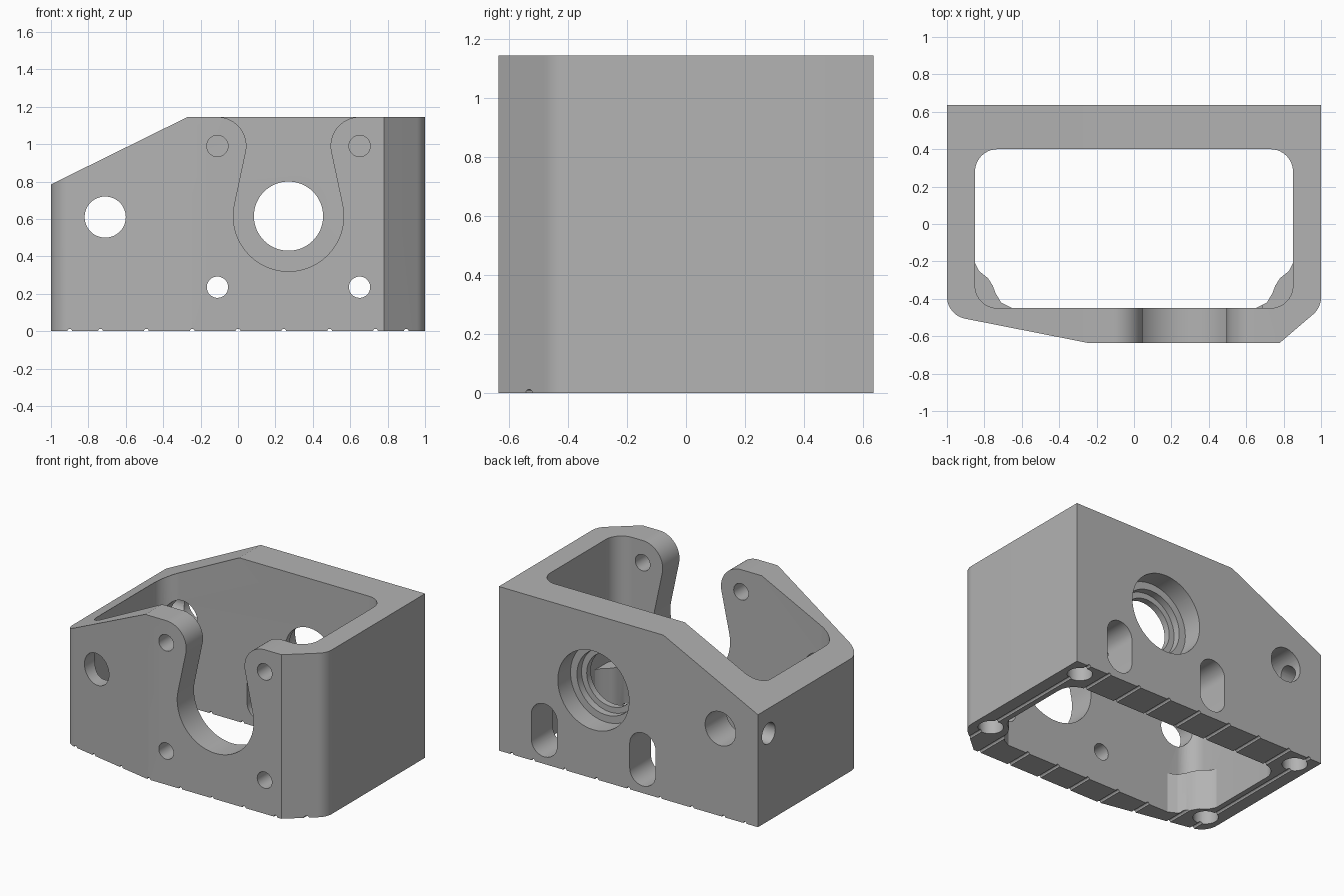
import bpy, bmesh, math
from mathutils import Vector

cube = bpy.data.objects.get("Cube")
if cube:
    bpy.data.objects.remove(cube, do_unlink=True)

HEIGHT, BACK, FRONT = 1.145, 0.635, -0.635

metal = bpy.data.materials.new("matte grey metal")
metal.use_nodes = True
GREY = (0.45, 0.45, 0.45, 1)
metal.diffuse_color = GREY
metal.node_tree.nodes["Principled BSDF"].inputs["Base Color"].default_value = GREY


def arc(cx, cy, r, start, end, steps=24):
    """Points on an arc, angles in degrees."""
    angles = [math.radians(start + (end - start) * i / steps) for i in range(steps + 1)]
    return [(cx + r * math.cos(a), cy + r * math.sin(a)) for a in angles]


def circle(cx, cy, r, steps=48):
    return arc(cx, cy, r, 0, 360, steps)[:-1]


def rounded(corners, steps=10):
    """Polygon from (x, y, radius) corners with tangent arcs."""
    out = []
    for i, (x, y, r) in enumerate(corners):
        p = Vector((x, y))
        if r == 0:
            out.append((x, y))
            continue
        a = (Vector(corners[i - 1][:2]) - p).normalized()
        b = (Vector(corners[(i + 1) % len(corners)][:2]) - p).normalized()
        half = a.angle(b) / 2
        c = p + (a + b).normalized() * (r / math.sin(half))
        s = p + a * (r / math.tan(half)) - c
        e = p + b * (r / math.tan(half)) - c
        t0 = math.atan2(s.y, s.x)
        turn = math.atan2(s.x * e.y - s.y * e.x, s.dot(e))
        for k in range(steps + 1):
            t = t0 + turn * k / steps
            out.append((c.x + r * math.cos(t), c.y + r * math.sin(t)))
    return out


def prism(name, outline, axis, low, high):
    """Extrude an outline along an axis; the outline uses the other two axes in order."""
    place = {"x": lambda u, v, w: (w, u, v),
             "y": lambda u, v, w: (u, w, v),
             "z": lambda u, v, w: (u, v, w)}[axis]
    bm = bmesh.new()
    rings = [[bm.verts.new(place(u, v, w)) for u, v in outline] for w in (low, high)]
    bm.faces.new(rings[0])
    bm.faces.new(rings[1])
    n = len(outline)
    for i in range(n):
        j = (i + 1) % n
        bm.faces.new((rings[0][i], rings[0][j], rings[1][j], rings[1][i]))
    bmesh.ops.recalc_face_normals(bm, faces=bm.faces)
    mesh = bpy.data.meshes.new(name)
    bm.to_mesh(mesh)
    bm.free()
    mesh.materials.append(metal)
    obj = bpy.data.objects.new(name, mesh)
    bpy.context.collection.objects.link(obj)
    return obj


def combine(body, tool, operation="DIFFERENCE"):
    """Apply one boolean and discard the tool."""
    tool.hide_render = True
    mod = body.modifiers.new("combine", "BOOLEAN")
    mod.operation = operation
    mod.solver = "EXACT"
    mod.object = tool
    bpy.context.view_layer.objects.active = body
    bpy.ops.object.modifier_apply(modifier=mod.name)
    bpy.data.objects.remove(tool, do_unlink=True)


def cut(outline, axis, low, high):
    combine(housing, prism("cutter", outline, axis, low, high))


# Outer block with angled front corners
housing = prism("housing", rounded([
    (-1, BACK, 0), (-1, -0.487, 0.12), (-0.25, FRONT, 0),
    (0.78, FRONT, 0), (1, -0.447, 0.12), (1, BACK, 0)]), "z", 0, HEIGHT)

# Central cavity, open at top and bottom
cut(rounded([(x, y, 0.12) for x, y in
             ((-0.85, -0.45), (0.85, -0.45), (0.85, 0.4), (-0.85, 0.4))]), "z", -0.1, 1.3)

# Low screw bosses in the front inner corners
for side in (-1, 1):
    boss = [(0.9, -0.2), (0.85, -0.21), (0.83, -0.25), (0.78, -0.29), (0.755, -0.33),
            (0.74, -0.37), (0.71, -0.42), (0.65, -0.45), (0.65, -0.47), (0.9, -0.47)]
    combine(housing, prism("boss", [(side * x, y) for x, y in boss], "z", 0, 0.28), "UNION")

# Sloped top on the right-hand end
cut([(-1.2, 0.686), (-0.27, HEIGHT), (-0.27, 1.4), (-1.2, 1.4)], "y", -1, 1)

# Keyhole opening in the front wall, flaring around the two arm tips
CX, CZ = 0.27, 0.615
left_tip = arc(CX - 0.38, 0.99, 0.155, 90, -12)
right_tip = [(2 * CX - x, z) for x, z in reversed(left_tip)]
bowl = arc(CX, CZ, 0.295, 168, 372, 48)
cut([(CX - 0.38, 1.3)] + left_tip + bowl + right_tip + [(CX + 0.38, 1.3)], "y", -0.8, -0.2)

# Stepped bore in the back wall
for radius, depth in ((0.185, 0.4), (0.225, 0.19), (0.275, 0.14)):
    cut(circle(CX, CZ, radius, 64), "y", BACK - depth, 0.8)

# Front screw holes, and slots behind the lower pair
for x in (CX - 0.38, CX + 0.38):
    for z in (0.235, 0.99):
        cut(circle(x, z, 0.057, 32), "y", -0.8, -0.3)
    slot = arc(x, 0.32, 0.1, 0, 180) + arc(x, 0.15, 0.1, 180, 360)
    cut(slot, "y", 0.3, 0.8)

# Round hole through front and back near the low end, with a cross hole
cut(circle(-0.71, 0.61, 0.11), "y", -0.8, -0.2)
cut(circle(-0.71, 0.61, 0.118), "y", 0.3, 0.8)
cut(circle(0.517, 0.61, 0.073, 32), "x", -1.2, -0.7)

# Mounting holes in the underside
for x in (-0.88, 0.88):
    for y in (-0.35, 0.52):
        cut(circle(x, y, 0.08, 32), "z", -0.1, 0.24)

# Fine grooves across the underside
for x in (-0.9, -0.735, -0.49, -0.245, 0, 0.245, 0.49, 0.735, 0.9):
    cut(circle(x, 0, 0.013, 12), "y", -1, 1)

# Smooth curved walls, keep crisp edges
bpy.ops.object.select_all(action="DESELECT")
housing.select_set(True)
bpy.context.view_layer.objects.active = housing
bpy.ops.object.shade_smooth_by_angle(angle=math.radians(25))
